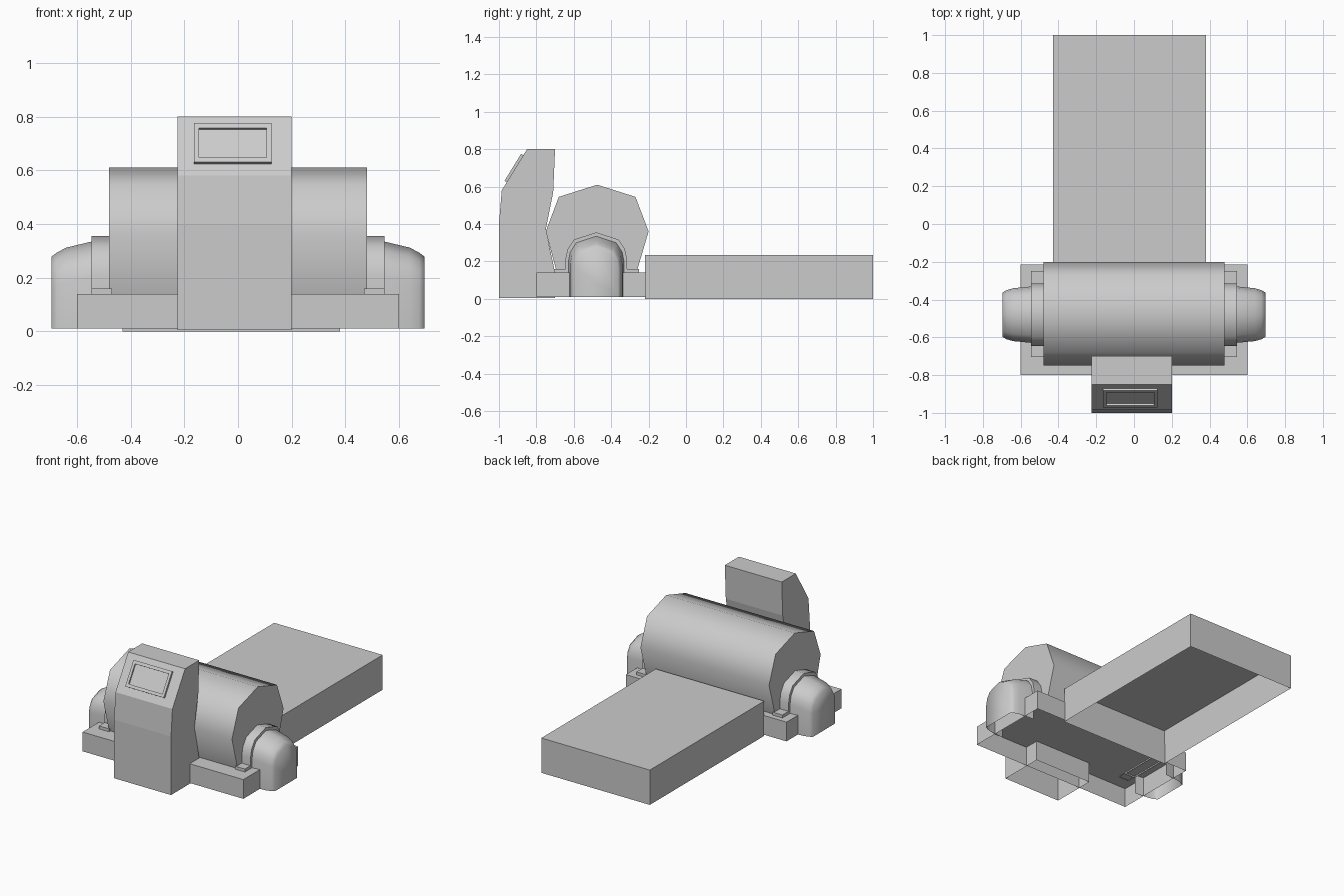
import bpy, bmesh, math
from mathutils import Vector

if "Cube" in bpy.data.objects:
    bpy.data.objects.remove(bpy.data.objects["Cube"])


def loft(name, sections, cap_start=True, smooth=0, mirror=False):
    """Skin open-bottomed YZ profiles placed along x: sections = [(x, [(y, z), ...]), ...]"""
    bm = bmesh.new()
    rows = [[bm.verts.new((x, y, z)) for y, z in prof] for x, prof in sections]
    for a, b in zip(rows, rows[1:]):
        for i in range(len(a) - 1):
            bm.faces.new((a[i], a[i + 1], b[i + 1], b[i]))
    if cap_start:
        bm.faces.new(rows[0])
    bm.faces.new(rows[-1])
    return finish(name, bm, smooth, mirror)


def finish(name, bm, smooth=0, mirror=False):
    bmesh.ops.recalc_face_normals(bm, faces=bm.faces)
    mesh = bpy.data.meshes.new(name)
    bm.to_mesh(mesh)
    bm.free()
    obj = bpy.data.objects.new(name, mesh)
    bpy.context.collection.objects.link(obj)
    if smooth:
        bpy.ops.object.select_all(action='DESELECT')
        obj.select_set(True)
        bpy.context.view_layer.objects.active = obj
        bpy.ops.object.shade_smooth_by_angle(angle=math.radians(smooth))
    if mirror:
        obj.modifiers.new("Mirror", 'MIRROR')
    return obj


def prism(name, x0, x1, prof, **kw):
    return loft(name, [(x0, prof), (x1, prof)], **kw)


def block(y0, y1, z0, z1):
    return [(y0, z0), (y0, z1), (y1, z1), (y1, z0)]


def arch(half, top, base, cy=-0.48):
    """Faceted arch: straight legs and a shallow peaked crown"""
    h = top - 0.01
    right = [(half, base), (half, 0.01 + h * 0.58), (half * 0.93, 0.01 + h * 0.74),
             (half * 0.72, 0.01 + h * 0.89)]
    pts = [(-a, z) for a, z in right] + [(0, top)] + right[::-1]
    return [(cy + a, z) for a, z in pts]


# Long bed and machine base, hollow underneath
prism("bed", -0.43, 0.38, block(-0.22, 1.0, 0.0, 0.235))
prism("base", -0.6, 0.6, block(-0.8, -0.215, 0.01, 0.14))

# Eight-sided drum
drum = [(-0.475 + a, z) for a, z in
        [(-0.215, 0.14), (-0.275, 0.36), (-0.205, 0.545), (0, 0.61),
         (0.205, 0.545), (0.275, 0.36), (0.21, 0.14)]]
prism("drum", -0.48, 0.48, drum, smooth=60)

# Bearing collars, their feet and the rounded end covers
prism("collar", 0.47, 0.545, arch(0.165, 0.355, 0.13), smooth=40, mirror=True)
prism("collar_foot", 0.47, 0.545, block(-0.705, -0.25, 0.135, 0.16), mirror=True)
loft("end_cover", [(0.535, arch(0.15, 0.337, 0.01)),
                   (0.64, arch(0.14, 0.312, 0.01)),
                   (0.675, arch(0.13, 0.293, 0.01)),
                   (0.695, arch(0.118, 0.278, 0.01))],
     cap_start=False, smooth=65, mirror=True)

# Control console
lower, upper = Vector((0, -0.985, 0.58)), Vector((0, -0.85, 0.80))
prism("console", -0.225, 0.2,
      [(-1, 0.005), (-1, 0.4), (-0.985, 0.58), (-0.85, 0.80), (-0.70, 0.80),
       (-0.71, 0.57), (-0.75, 0.37), (-0.70, 0.14), (-0.70, 0.005)])

# Screen on the sloped console face: a raised frame with a recessed panel
slope = (upper - lower).normalized()
normal = Vector((0, -slope.z, slope.y))


def screen_ring(bm, x0, x1, z0, z1, lift):
    ring = []
    for x, z in ((x0, z0), (x1, z0), (x1, z1), (x0, z1)):
        p = lower + slope * ((z - lower.z) / slope.z) + normal * lift
        ring.append(bm.verts.new((x, p.y, p.z)))
    return ring


bm = bmesh.new()
outer, inner = (-0.163, 0.125, 0.623, 0.768), (-0.145, 0.107, 0.64, 0.75)
rings = [screen_ring(bm, *outer, 0.0), screen_ring(bm, *outer, 0.014),
         screen_ring(bm, *inner, 0.014), screen_ring(bm, *inner, 0.004)]
for a, b in zip(rings, rings[1:]):
    for i in range(4):
        j = (i + 1) % 4
        bm.faces.new((a[i], a[j], b[j], b[i]))
bm.faces.new(rings[-1])
finish("screen", bm)
